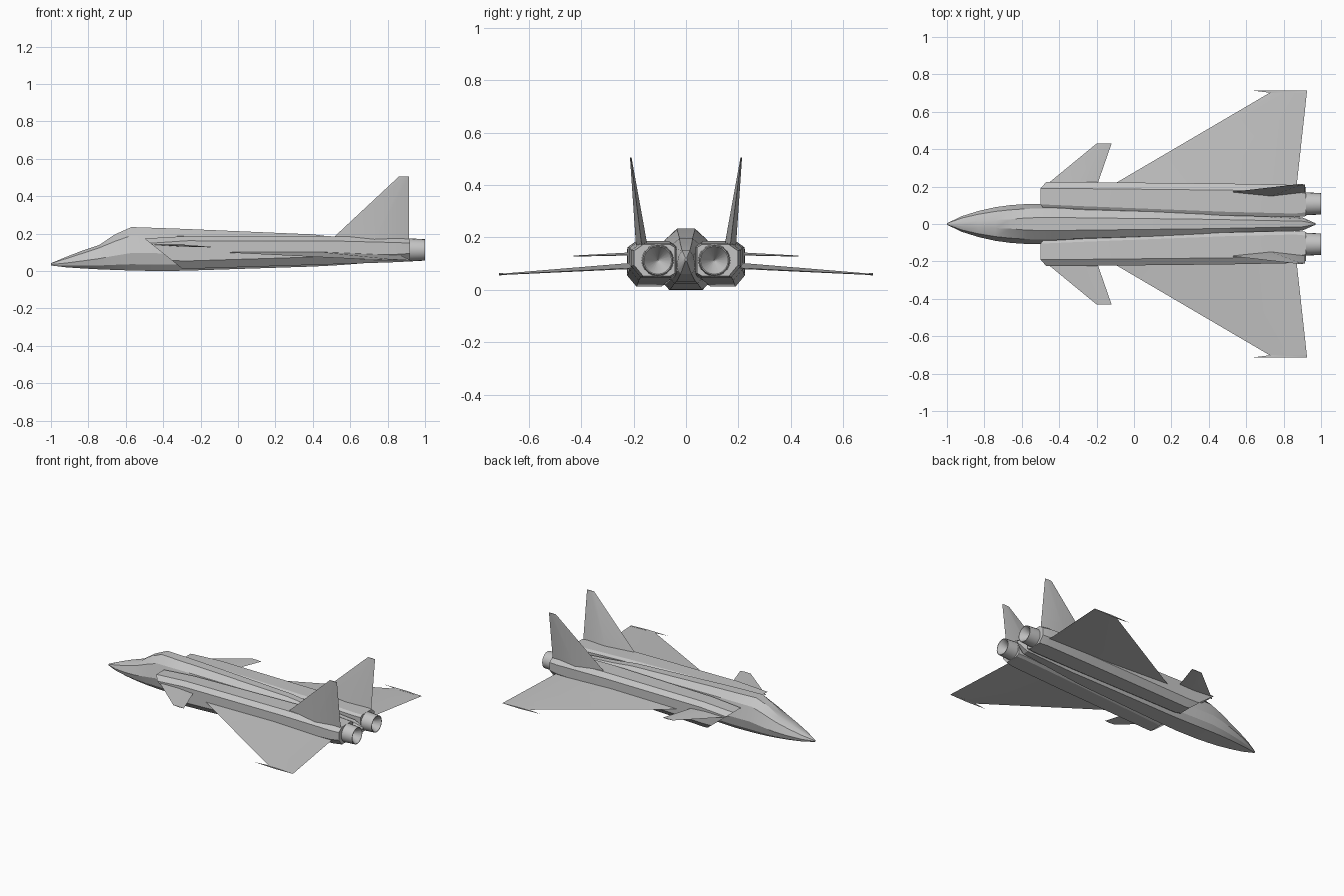
import bpy, bmesh, math
from mathutils import Vector

cube = bpy.data.objects.get("Cube")
if cube:
    bpy.data.objects.remove(cube, do_unlink=True)

grey = bpy.data.materials.new("airframe_grey")
grey.use_nodes = True
grey.diffuse_color = (0.55, 0.55, 0.55, 1)
grey.node_tree.nodes["Principled BSDF"].inputs["Base Color"].default_value = (0.55, 0.55, 0.55, 1)


def loft(name, rings, mirror=True, angle=25, intake=False):
    """Skin a list of equal-length point rings, cap both ends, mirror across y."""
    bm = bmesh.new()
    vs = [[bm.verts.new(p) for p in ring] for ring in rings]
    n = len(vs[0])
    for a, b in zip(vs, vs[1:]):
        for i in range(n):
            j = (i + 1) % n
            bm.faces.new((a[i], a[j], b[j], b[i]))
    front = bm.faces.new(vs[0])
    bm.faces.new(vs[-1][::-1])
    bmesh.ops.recalc_face_normals(bm, faces=bm.faces)
    if intake:
        # Hollow the front face into a duct
        bmesh.ops.inset_region(bm, faces=[front], thickness=0.009, use_even_offset=True)
        bmesh.ops.translate(bm, verts=front.verts, vec=(0.15, 0, 0))
    me = bpy.data.meshes.new(name)
    bm.to_mesh(me)
    bm.free()
    ob = bpy.data.objects.new(name, me)
    bpy.context.collection.objects.link(ob)
    me.materials.append(grey)
    bpy.ops.object.select_all(action='DESELECT')
    ob.select_set(True)
    bpy.context.view_layer.objects.active = ob
    bpy.ops.object.shade_smooth_by_angle(angle=math.radians(angle))
    if mirror:
        mod = ob.modifiers.new("mirror", 'MIRROR')
        mod.use_axis = (False, True, False)
        mod.use_mirror_merge = False
    return ob


def blade(name, root, tip, thick_root, thick_tip, normal):
    """Thin diamond-section surface between a root chord and a tip chord."""
    rings = []
    for (le, te), t in ((root, thick_root), (tip, thick_tip)):
        le, te = Vector(le), Vector(te)
        mid = le.lerp(te, 0.55)
        off = Vector(normal) * t / 2
        rings.append([le, mid + off, te, mid - off])
    return loft(name, rings)


# Central fuselage: x, top, canopy sill, belly, half width, spine half width
body = [
    (-1.0, 0.042, 0.040, 0.030, 0.004, 0.002),
    (-0.92, 0.075, 0.066, 0.020, 0.042, 0.012),
    (-0.83, 0.110, 0.095, 0.014, 0.070, 0.018),
    (-0.74, 0.140, 0.125, 0.009, 0.090, 0.022),
    (-0.66, 0.195, 0.158, 0.006, 0.101, 0.025),
    (-0.57, 0.235, 0.190, 0.003, 0.107, 0.033),
    (-0.42, 0.230, 0.190, 0.000, 0.107, 0.035),
    (-0.28, 0.225, 0.187, 0.002, 0.100, 0.033),
    (0.40, 0.196, 0.170, 0.024, 0.075, 0.025),
    (0.55, 0.178, 0.158, 0.032, 0.060, 0.022),
    (0.90, 0.150, 0.130, 0.060, 0.035, 0.015),
    (0.97, 0.122, 0.120, 0.110, 0.004, 0.002),
]
rings = []
for x, top, sill, belly, w, a in body:
    h = sill - belly
    half = [(a, top), (0.7 * w + 0.2 * a, sill), (w, belly + 0.5 * h),
            (0.88 * w, belly + 0.18 * h), (0.6 * w, belly)]
    rings.append([(x, y, z) for y, z in half] + [(x, -y, z) for y, z in reversed(half)])
loft("fuselage", rings, mirror=False)

# Engine trunks with raked intakes: x, inner y, outer y, bottom, top
trunk = [
    (-0.50, 0.085, 0.225, 0.014, 0.174),
    (-0.27, 0.075, 0.224, 0.012, 0.187),
    (0.50, 0.045, 0.216, 0.036, 0.186),
    (0.86, 0.036, 0.209, 0.048, 0.177),
    (0.92, 0.042, 0.198, 0.052, 0.174),
]
rings = []
for k, (x, yi, yo, lo, hi) in enumerate(trunk):
    sec = [(yi, hi - 0.012), (yi + 0.02, hi), (yo - 0.035, hi), (yo, hi - 0.025),
           (yo, lo + 0.042), (yo - 0.035, lo), (yi + 0.02, lo), (yi, lo + 0.012)]
    rake = 1.25 if k == 0 else 0
    rings.append([(x + rake * (hi - z), y, z) for y, z in sec])
loft("engine_trunk", rings, intake=True)

# Exhaust nozzles with a hollow cone inside
SIDES = 20
rings = []
for x, r in ((0.89, 0.062), (0.93, 0.061), (1.0, 0.057), (1.0, 0.053), (0.92, 0.002)):
    rings.append([(x, 0.108 + r * math.cos(math.tau * i / SIDES),
                   0.113 + r * math.sin(math.tau * i / SIDES)) for i in range(SIDES)])
loft("exhaust_nozzle", rings)

# Lifting surfaces
blade("main_wing", ((-0.13, 0.20, 0.102), (0.868, 0.19, 0.084)),
      ((0.74, 0.71, 0.060), (0.925, 0.71, 0.058)), 0.024, 0.005, (0, 0, 1))
blade("canard", ((-0.48, 0.20, 0.142), (-0.20, 0.20, 0.134)),
      ((-0.20, 0.43, 0.130), (-0.12, 0.43, 0.128)), 0.012, 0.004, (0, 0, 1))
blade("tail_fin", ((0.49, 0.168, 0.160), (0.915, 0.168, 0.160)),
      ((0.86, 0.211, 0.505), (0.915, 0.211, 0.505)), 0.045, 0.006, (0, 1, 0))

# Wingtip rails
blade("wingtip_rail", ((0.63, 0.714, 0.061), (0.925, 0.714, 0.058)),
      ((0.74, 0.700, 0.061), (0.92, 0.700, 0.059)), 0.008, 0.008, (0, 0, 1))
